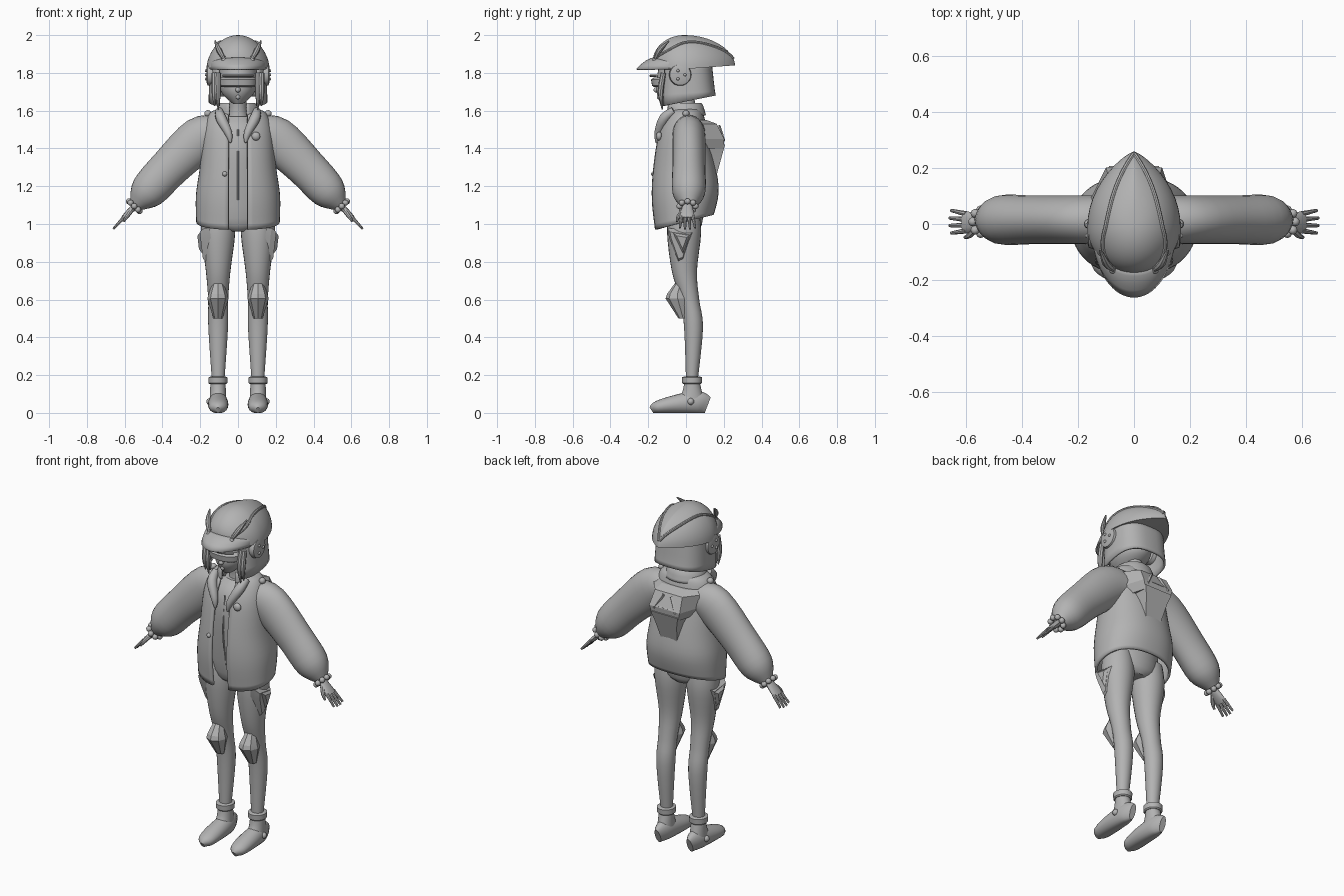
import bpy, bmesh, math
from math import sin, cos, pi, radians
from mathutils import Vector

if "Cube" in bpy.data.objects:
    bpy.data.objects.remove(bpy.data.objects["Cube"])

shade = (.45, .45, .45, 1)
grey = bpy.data.materials.new("matte grey")
grey.use_nodes = True
grey.diffuse_color = shade
grey.node_tree.nodes["Principled BSDF"].inputs["Base Color"].default_value = shade


def finish(name, bm, mirror=False, thick=0, angle=40):
    bmesh.ops.recalc_face_normals(bm, faces=bm.faces)
    mesh = bpy.data.meshes.new(name)
    bm.to_mesh(mesh)
    bm.free()
    mesh.materials.append(grey)
    mesh.polygons.foreach_set("use_smooth", [True] * len(mesh.polygons))
    mesh.set_sharp_from_angle(angle=radians(angle))
    part = bpy.data.objects.new(name, mesh)
    bpy.context.collection.objects.link(part)
    if thick:
        shell = part.modifiers.new("Thickness", 'SOLIDIFY')
        shell.thickness = thick
        shell.offset = 0
    if mirror:
        part.modifiers.new("Mirror", 'MIRROR').use_mirror_merge = False
    return part


def skin(name, rings, cyclic=True, **options):
    """Join successive rings of points with quads and cap closed ends."""
    bm = bmesh.new()
    rows = [[bm.verts.new(point) for point in ring] for ring in rings]
    count = len(rows[0])
    for lower, upper in zip(rows, rows[1:]):
        for i in range(count if cyclic else count - 1):
            j = (i + 1) % count
            bm.faces.new((lower[i], lower[j], upper[j], upper[i]))
    if cyclic:
        bm.faces.new(rows[0])
        bm.faces.new(rows[-1])
    return finish(name, bm, **options)


def flow(rows, steps):
    """Pass a smooth spline through a few rows of values."""
    result = []
    last = len(rows) - 1
    for i in range(last):
        quad = zip(rows[max(i - 1, 0)], rows[i], rows[i + 1], rows[min(i + 2, last)])
        quad = list(quad)
        for step in range(steps):
            t = step / steps
            result.append([b + t * ((c - a) + t * ((2 * a - 5 * b + 4 * c - d)
                           + t * (3 * b - a - 3 * c + d))) / 2 for a, b, c, d in quad])
    return result + [rows[last]]


def signed_power(value, power):
    return math.copysign(abs(value) ** power, value)


def loft(name, levels, sides=32, steps=4, centre=0, gap=0, power=1, tilt=0, **options):
    """Stack of ovals given as height, half width, front y, back y; gap opens the front."""
    levels = flow(levels, steps)
    rings = []
    for k, (z, width, front, back) in enumerate(levels):
        middle, depth = (front + back) / 2, (back - front) / 2
        start = math.asin((gap / width) ** (1 / power))
        slope = tilt * (k / (len(levels) - 1)) ** 4
        ring = []
        for i in range(sides + 1 if gap else sides):
            t = start + (2 * pi - 2 * start) * i / sides
            y = -depth * signed_power(cos(t), power)
            ring.append((centre + width * signed_power(sin(t), power), middle + y, z + slope * y))
        rings.append(ring)
    return skin(name, rings, cyclic=not gap, **options)


def tube(name, path, sides=12, steps=3, up=(0, 1, 0), **options):
    """Tube along x, y, z, radius across 'up' and, if given, radius along 'up'."""
    path = flow(path, steps)
    spots = [Vector(p[:3]) for p in path]
    rings = []
    for i, p in enumerate(path):
        ahead = (spots[min(i + 1, len(spots) - 1)] - spots[max(i - 1, 0)]).normalized()
        high = Vector(up)
        high = (high - ahead * high.dot(ahead)).normalized()
        wide = ahead.cross(high)
        turns = [2 * pi * k / sides for k in range(sides)]
        rings.append([spots[i] + wide * p[3] * cos(t) + high * p[-1] * sin(t) for t in turns])
    return skin(name, rings, **options)


def ball(name, place, radius, flat=1, **options):
    bm = bmesh.new()
    bmesh.ops.create_uvsphere(bm, u_segments=16, v_segments=10, radius=radius)
    for v in bm.verts:
        v.co.y *= flat
        v.co += Vector(place)
    return finish(name, bm, **options)


# helmet crown: dome with a rounded front and a pointed back
def crown(turn, rise):
    c, s = cos(turn), sin(turn)
    x = .167 * (s if c > 0 else signed_power(s, 1.6))
    y = (-.165 if c > 0 else -.27) * c
    base = 1.82 + (.05 * c ** 3 if c > 0 else -.02 * c)
    return Vector((x * cos(rise), y * cos(rise) - .01, base + (2 - base) * sin(rise) ** 1.1))


turns = [2 * pi * i / 48 for i in range(48)]
inside = [crown(t, 0) * .7 for t in turns]
for point in inside:
    point.z = 1.84
skin("helmet_crown", [inside] + [[crown(t, radians(a)) for t in turns] for a in range(0, 90, 8)])

ridge = [crown(radians(t), radians(12 + 42 * sin(pi * (t - 25) / 155))) for t in range(25, 181, 8)]
tube("crown_ridge", [(*p, .008) for p in ridge], sides=8, steps=1, up=(0, 0, 1), mirror=True)
tube("crown_fin", [(.07, -.165, 1.865, .008), (.1, -.14, 1.92, .014), (.122, -.09, 1.97, .004)],
     sides=8, mirror=True)
ball("crown_rivet", (.075, -.165, 1.865), radius=.013, mirror=True)

# helmet brim: strip from the crown edge to a lower, wider arc
brim = []
for k in range(5):
    row = []
    for turn in range(-80, 81, 5):
        c, s = cos(radians(turn)), sin(radians(turn))
        inner = Vector((.155 * s, -.01 - .15 * c, 1.835 + .045 * c))
        outer = Vector((.145 * s, -.02 - .24 * c, 1.818))
        row.append(inner.lerp(outer, k / 4) + Vector((0, 0, .012 * sin(pi * k / 4))))
    brim.append(row)
skin("helmet_brim", brim, cyclic=False, thick=.01)

# neck guard and ear pieces
loft("neck_guard", [(1.86, .143, -.13, .13), (1.65, .15, -.14, .152)],
     gap=.1, power=.75, tilt=.2, thick=.012)
tube("ear_disc", [(x, -.03, 1.79, r) for x, r in ((.12, .052), (.145, .06), (.162, .055), (.168, .035))],
     sides=24, steps=1, mirror=True)
for k in range(3):
    turn = 2 * pi * k / 3
    ball("ear_bolt", (.168, -.03 + .025 * cos(turn), 1.79 + .025 * sin(turn)), radius=.008, mirror=True)

# head, visor and face
loft("head", [(1.635, .025, -.12, -.05), (1.685, .08, -.152, .06),
              (1.74, .1, -.158, .1), (1.86, .108, -.14, .1)])
loft("visor", [(1.725, .092, -.168, 0), (1.732, .1, -.18, 0), (1.765, .102, -.185, 0),
               (1.775, .096, -.17, 0)], steps=1, power=.85)
tube("visor_rim", [(k / 50, -.188 + k * k / 500, 1.785, .006) for k in range(-4, 5)], sides=8)
ball("nose", (0, -.158, 1.71), radius=.014)
ball("lips", (0, -.146, 1.672), radius=.012, flat=.7)
for x in (.105, .125):
    tube("hair_lock", [(x, -.12, 1.8, .014), (x, -.135, 1.7, .015), (x, -.125, 1.5 + x, .003)],
         sides=8, mirror=True)
loft("neck", [(1.54, .06, -.045, .06), (1.6, .046, -.04, .05), (1.68, .045, -.05, .045)])

# bodysuit torso with its front seam
loft("torso", [(.96, .06, -.07, .06), (1.03, .15, -.11, .09), (1.35, .14, -.14, .1),
               (1.5, .13, -.12, .09), (1.57, .07, -.06, .07)])
tube("torso_seam", [(0, -.113, 1.08, .005), (0, -.142, 1.3, .005), (0, -.124, 1.5, .005)], sides=6)

# open jacket with collar, lapels and studs
loft("jacket", [(1.605, .09, -.065, .07), (1.58, .145, -.09, .085), (1.48, .177, -.14, .11),
                (1.3, .195, -.17, .15), (1.15, .216, -.177, .166), (1.01, .214, -.16, .14)],
     sides=48, gap=.05, power=.88, tilt=.27, thick=.014)
loft("collar", [(1.575, .115, -.1, .1), (1.635, .09, -.1, .08), (1.58, .08, -.07, .07)],
     gap=.045, thick=.012)
tube("lapel", [(.1, -.065, 1.6, .02), (.09, -.115, 1.56, .028, .016)[:4],
               (.05, -.148, 1.48, .02), (.04, -.155, 1.43, .006)], mirror=True)
ball("chest_button", (.095, -.142, 1.465), radius=.023, flat=.7)
ball("front_button", (-.07, -.172, 1.265), radius=.013)
ball("shoulder_stud", (.16, 0, 1.585), radius=.018, mirror=True)

# puffy sleeves with a ring of wrist beads
sleeve = ((.1, 1.48, .09), (.2, 1.45, .118), (.36, 1.3, .106), (.48, 1.17, .095), (.54, 1.1, .04))
tube("sleeve", [(x, .015, z, r, min(r, .087)) for x, z, r in sleeve], sides=24, steps=4, mirror=True)
for k in range(8):
    c, s = cos(pi * k / 4), sin(pi * k / 4)
    ball("wrist_bead", (.549 + .028 * c, .008 + .042 * s, 1.094 + .026 * c), radius=.016, mirror=True)

# hands
tube("palm", [(.53, .008, 1.11, .018, .022), (.585, .006, 1.055, .015, .037),
              (.61, .006, 1.03, .011, .04)], mirror=True)
for k in range(4):
    spread = k - 1.5
    reach = .057 - .006 * abs(spread)
    tube("finger", [(.6, .006 + .02 * spread, 1.04, .01),
                    (.606 + reach, .008 + .027 * spread, 1.028 - reach, .006)],
         sides=8, mirror=True)
tube("thumb", [(.565, -.015, 1.07, .012), (.588, -.04, 1.04, .011), (.606, -.048, 1.012, .005)],
     sides=8, mirror=True)

# legs and pointed knee pads
loft("leg", [(1.07, .08, -.09, .07), (.95, .09, -.1, .08), (.75, .065, -.075, .058),
             (.6, .053, -.03, .07), (.45, .052, -.01, .09), (.17, .033, 0, .062)],
     sides=24, centre=.105, mirror=True)
loft("knee_pad", [(.5, .024, -.04, .01), (.605, .056, -.108, .02), (.63, .05, -.1, .01),
                  (.685, .03, -.06, 0)], sides=8, steps=1, centre=.106, mirror=True, angle=15)


# chamfered thigh guards leaning outwards at the top
def plate(name, outline, near, far, shrink):
    middle = sum((Vector(p) for p in outline), Vector((0, 0))) / len(outline)
    rings = []
    for x, scale in ((near, 1), ((near + far) / 2, 1), (far, shrink)):
        corners = [middle + (Vector(p) - middle) * scale for p in outline]
        rings.append([(x + (z - middle.y) * .12, y, z) for y, z in corners])
    skin(name, rings, mirror=True, angle=15)


plate("thigh_guard", [(-.1, .98), (.04, .96), (-.01, .8), (-.04, .79), (-.09, .93)], .14, .195, .75)
plate("thigh_guard_rib", [(-.07, .955), (.02, .94), (-.015, .84)], .18, .212, .6)

# boots with flattened soles
boot = ((-.183, .018, .012), (-.15, .034, .046), (-.05, .05, .054), (.06, .06, .044), (.115, .045, .018))
shoe = tube("boot", [(.105, y, z, r, z) for y, z, r in boot], sides=20, steps=4, up=(0, 0, 1), mirror=True)
for v in shoe.data.vertices:
    v.co.z = max(v.co.z - .004, 0)
loft("boot_shaft", [(.06, .045, -.05, .1), (.11, .042, -.02, .085), (.165, .04, -.008, .072)],
     centre=.106, mirror=True)
loft("boot_cuff", [(.152, .044, -.014, .078), (.158, .05, -.02, .084), (.188, .05, -.022, .086),
                   (.192, .042, -.012, .076)], steps=1, centre=.106, mirror=True)
ball("ankle_stud", (.15, .025, .06), radius=.018, mirror=True)


# backpack: tapered pocket below a wide winged panel
def pack(name, levels):
    """Trapezoids given as height, half width at the body, half width behind, back y."""
    skin(name, [[(-near, .07, z), (near, .07, z), (far, back, z), (-far, back, z)]
                for z, near, far, back in levels], angle=15)


pack("backpack_pocket", [(1.215, .05, .045, .15), (1.36, .085, .072, .19), (1.42, .105, .09, .207)])
pack("backpack_panel", [(1.4, .12, .085, .198), (1.45, .145, .1, .203), (1.53, .165, .09, .163),
                        (1.55, .13, .08, .11)])
for side in (-1, 1):
    tube("backpack_strut", [(side * .07, .2, 1.44, .008), (side * .025, .175, 1.52, .008)], sides=4)
tube("backpack_bar", [(-.04, .195, 1.455, .007), (.04, .195, 1.455, .007)], sides=4)
